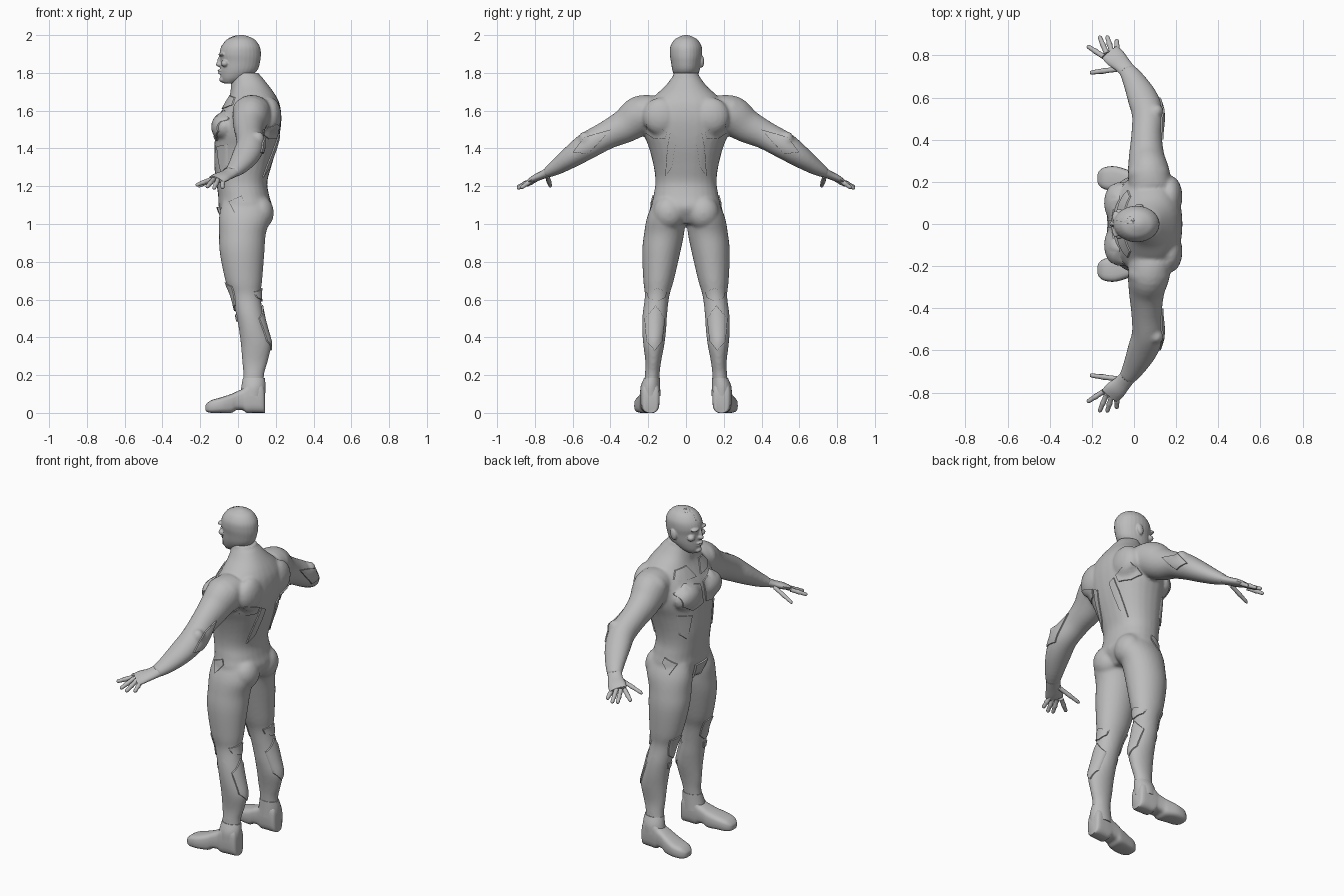
import bpy, bmesh, math, random
from mathutils import Vector, Matrix
from mathutils.bvhtree import BVHTree

random.seed(4)
cube = bpy.data.objects.get("Cube")
if cube:
    bpy.data.objects.remove(cube)

grey = bpy.data.materials.new("plain grey")
grey.use_nodes = True
grey.diffuse_color = (0.5, 0.5, 0.5, 1)
grey.node_tree.nodes["Principled BSDF"].inputs["Base Color"].default_value = (0.5, 0.5, 0.5, 1)


def finish(name, bm, angle=50):
    bmesh.ops.recalc_face_normals(bm, faces=bm.faces)
    mesh = bpy.data.meshes.new(name)
    bm.to_mesh(mesh)
    bm.free()
    mesh.materials.append(grey)
    ob = bpy.data.objects.new(name, mesh)
    bpy.context.collection.objects.link(ob)
    bpy.ops.object.select_all(action='DESELECT')
    ob.select_set(True)
    bpy.context.view_layer.objects.active = ob
    bpy.ops.object.shade_smooth_by_angle(angle=math.radians(angle))
    return ob


def spline(rows, steps=4):
    """Catmull-Rom interpolation between section rows."""
    rows = [Vector(r) for r in rows]
    out = []
    for i in range(len(rows) - 1):
        a, b, c, d = (rows[max(0, min(len(rows) - 1, i + k))] for k in (-1, 0, 1, 2))
        for k in range(steps):
            t = k / steps
            out.append(b + (c - a) * t / 2 + (a * 2 - b * 5 + c * 4 - d) * t * t / 2
                       + (b * 3 - a - c * 3 + d) * t ** 3 / 2)
    return out + [rows[-1]]


def loft(bm, rows, sides=24, plane=None, power=1.0, steps=4):
    """Rows are x, y, z, half size along u, half size along v."""
    rows = spline(rows, steps)
    centres = [Vector(r[:3]) for r in rows]
    rings = []
    for i, r in enumerate(rows):
        if plane:
            u, v = Vector(plane[0]), Vector(plane[1])
        else:
            t = (centres[min(i + 1, len(rows) - 1)] - centres[max(i - 1, 0)]).normalized()
            u = (Vector((1, 0, 0)) - t * t.x).normalized()
            v = t.cross(u)
        ring = []
        for k in range(sides):
            a = math.tau * k / sides
            c, s = math.cos(a), math.sin(a)
            c, s = math.copysign(abs(c) ** power, c), math.copysign(abs(s) ** power, s)
            ring.append(bm.verts.new(centres[i] + u * c * r[3] + v * s * r[4]))
        rings.append(ring)
    for lo, hi in zip(rings, rings[1:]):
        for k in range(sides):
            bm.faces.new((lo[k], lo[k - 1], hi[k - 1], hi[k]))
    bm.faces.new(rings[0])
    bm.faces.new(rings[-1])


FLAT = ((1, 0, 0), (0, 1, 0))


def stack(bm, rows, y=None, power=1.0):
    """Level rings from height, front, back, and half width (or inner, outer)."""
    if y is None:
        rows = [((f + b) / 2, 0, z, (b - f) / 2, w) for z, f, b, w in rows]
    else:
        rows = [((f + b) / 2, y * (i + o) / 2, z, (b - f) / 2, (o - i) / 2) for z, f, b, i, o in rows]
    loft(bm, rows, 28, FLAT, power)


def ball(bm, loc, size, tilt=0, axis='X'):
    m = Matrix.Translation(loc) @ Matrix.Rotation(tilt, 4, axis) @ Matrix.Diagonal((*size, 1))
    bmesh.ops.create_uvsphere(bm, u_segments=20, v_segments=12, radius=1, matrix=m)


def blend(ob, voxel, rounds):
    mod = ob.modifiers.new("blend", 'REMESH')
    mod.mode, mod.voxel_size, mod.use_smooth_shade = 'VOXEL', voxel, True
    mod = ob.modifiers.new("soften", 'SMOOTH')
    mod.factor, mod.iterations = 0.5, rounds


# Body: torso, legs and arms blended into one skin
bm = bmesh.new()
stack(bm, [(1.0, -.06, .13, .12), (1.08, -.1, .18, .18), (1.15, -.105, .165, .172),
           (1.22, -.115, .155, .162), (1.3, -.125, .175, .17), (1.4, -.125, .205, .195),
           (1.48, -.12, .222, .225), (1.56, -.105, .23, .235), (1.63, -.07, .222, .21),
           (1.68, -.045, .2, .165), (1.73, -.03, .165, .11), (1.78, -.02, .125, .072)], power=.9)
stack(bm, [(1.6, -.03, .16, .1), (1.7, -.04, .135, .075), (1.8, -.03, .112, .066)])
for s in (1, -1):
    stack(bm, [(1.13, -.08, .165, .03, .165), (1.04, -.1, .175, .005, .205), (.95, -.1, .148, .01, .222),
               (.85, -.097, .14, .03, .232), (.7, -.067, .128, .065, .226), (.62, -.035, .12, .088, .218),
               (.52, -.01, .135, .1, .23), (.44, .005, .155, .105, .232), (.36, .015, .175, .115, .226),
               (.27, .022, .157, .132, .215), (.2, .028, .138, .14, .218), (.08, .02, .135, .145, .23)], y=s)
    loft(bm, [(.08, s * .16, 1.6, .1, .085), (.07, s * .24, 1.575, .1, .105), (.06, s * .32, 1.52, .085, .09),
              (.06, s * .42, 1.47, .073, .075), (.065, s * .52, 1.415, .075, .072),
              (.04, s * .6, 1.36, .072, .06), (0, s * .68, 1.305, .055, .043),
              (-.035, s * .735, 1.272, .04, .028)])
    ball(bm, (-.07, s * .1, 1.515), (.065, .1, .075))           # chest muscle
    ball(bm, (.07, s * .235, 1.6), (.1, .075, .08), s * -.5)    # shoulder muscle
    ball(bm, (.115, s * .09, 1.06), (.075, .085, .09))          # buttock
    ball(bm, (.17, s * .13, 1.57), (.06, .1, .1))               # shoulder blade
    ball(bm, (.105, s * .535, 1.45), (.035, .035, .04))         # elbow
body = finish("body", bm)
blend(body, .009, 5)
bpy.context.view_layer.update()
deps = bpy.context.evaluated_depsgraph_get()
skin = BVHTree.FromObject(body, deps)


def plate(name, pts, side, axis=0, reach=.4, thick=.007):
    """Thin panel laid on the skin; pts are (y or x, height)."""
    bm = bmesh.new()
    d = Vector((0, 0, 0))
    d[axis] = -side
    vs = []
    for p, z in pts:
        co = Vector((p, p, z))
        co[axis] = side * reach
        vs.append(bm.verts.new(co))
    bm.faces.new(vs)
    bmesh.ops.triangulate(bm, faces=bm.faces)
    bmesh.ops.subdivide_edges(bm, edges=bm.edges, cuts=7, use_grid_fill=True)
    lost = []
    for v in bm.verts:
        hit, normal, _, _ = skin.ray_cast(v.co, d)
        if hit is None or abs(hit[axis] - v.co[axis]) > reach:
            lost.append(v)
        else:
            v.co = hit - d * .001
    bmesh.ops.delete(bm, geom=lost, context='VERTS')
    bmesh.ops.recalc_face_normals(bm, faces=bm.faces)
    skinned = bmesh.ops.extrude_face_region(bm, geom=bm.faces[:])
    for v in skinned["geom"]:
        if isinstance(v, bmesh.types.BMVert):
            v.co -= d * thick
    finish(name, bm, 40)


# Suit panels, mirrored left and right
front, back = -1, 1
panels = {
    "chest_panel": (front, [(.015, 1.57), (.12, 1.6), (.19, 1.56), (.18, 1.49), (.1, 1.44), (.015, 1.46)]),
    "collar_panel": (front, [(.02, 1.61), (.06, 1.68), (.13, 1.67), (.16, 1.63), (.1, 1.615)]),
    "flank_panel": (front, [(.1, 1.41), (.17, 1.42), (.15, 1.3), (.12, 1.27)]),
    "knee_panel": (front, [(.11, .67), (.15, .69), (.2, .67), (.19, .57), (.15, .54), (.12, .57)]),
    "shin_panel": (front, [(.14, .52), (.19, .52), (.195, .34), (.175, .24), (.155, .34)]),
    "lat_panel": (back, [(.1, 1.49), (.21, 1.53), (.215, 1.48), (.17, 1.45), (.11, 1.45)]),
    "spine_panel": (back, [(.05, 1.46), (.085, 1.48), (.1, 1.4), (.11, 1.25), (.075, 1.3)]),
    "knee_back_panel": (back, [(.1, .64), (.15, .66), (.21, .64), (.2, .61), (.15, .59), (.11, .61)]),
    "calf_panel": (back, [(.11, .5), (.16, .57), (.22, .5), (.21, .38), (.165, .33), (.125, .38)]),
    "forearm_panel": (back, [(.4, 1.5), (.54, 1.46), (.6, 1.38), (.52, 1.37), (.46, 1.43)]),
}
for s, word in ((1, "right"), (-1, "left")):
    for name, (side, pts) in panels.items():
        plate(f"{name}_{word}", [(s * p, z) for p, z in pts], side)
    plate(f"hip_panel_{word}", [(-.05, 1.12), (.02, 1.15), (.03, 1.12), (-.02, 1.06)], s, 1)
plate("groin_guard", [(-.055, 1.09), (.055, 1.09), (.035, 1.0), (0, .975), (-.035, 1.0)], front, thick=.012)

# Head with face; the ear is on one side only
bm = bmesh.new()
stack(bm, [(1.745, -.078, -.01, .03), (1.77, -.09, .05, .053), (1.81, -.094, .1, .071), (1.86, -.093, .117, .08),
           (1.9, -.098, .121, .086), (1.94, -.088, .115, .083), (1.975, -.06, .09, .062),
           (1.993, -.02, .055, .032), (2.0, .005, .03, .01)])
ball(bm, (-.096, 0, 1.845), (.021, .016, .014))                 # nose tip
ball(bm, (-.093, 0, 1.868), (.016, .01, .03), .25, 'Y')         # nose bridge
ball(bm, (-.089, 0, 1.812), (.02, .026, .007))                  # upper lip
ball(bm, (-.088, 0, 1.799), (.019, .022, .007))                 # lower lip
ball(bm, (-.08, 0, 1.765), (.02, .024, .016))                   # chin
for s in (1, -1):
    ball(bm, (-.086, s * .034, 1.898), (.018, .03, .009))       # brow
    ball(bm, (-.07, s * .05, 1.85), (.02, .022, .018))          # cheek
ball(bm, (.025, .084, 1.86), (.02, .012, .032), .2, 'Y')        # ear
head = finish("head", bm)
blend(head, .0045, 2)

# Cropped hair over one half of the skull
bm = bmesh.new()
ball(bm, (.012, 0, 1.9), (.109, .084, .099))
bmesh.ops.subdivide_edges(bm, edges=bm.edges, cuts=2, use_grid_fill=True)
bmesh.ops.delete(bm, geom=[v for v in bm.verts if v.co.y < -.001 or v.co.z < 1.93 - .3 * max(0, v.co.x)],
                 context='VERTS')
for v in bm.verts:
    v.co += Vector((v.co.x - .012, v.co.y, v.co.z - 1.9)) * random.uniform(-.01, .02)
    v.co.z = min(v.co.z, 2)
finish("hair", bm, 10)

for s, word in ((1, "right"), (-1, "left")):
    # Hand: palm, four fingers and thumb
    bm = bmesh.new()
    loft(bm, [(-.025, s * .72, 1.28, .04, .028), (-.055, s * .755, 1.262, .042, .022),
              (-.09, s * .79, 1.247, .05, .02), (-.115, s * .815, 1.235, .048, .014)], 16)
    for a, b in (((-.145, .795, 1.235), (-.222, .845, 1.205)), ((-.13, .81, 1.236), (-.165, .892, 1.195)),
                 ((-.105, .815, 1.236), (-.128, .893, 1.187)), ((-.08, .81, 1.236), (-.082, .875, 1.19)),
                 ((-.08, .735, 1.255), (-.21, .718, 1.2))):
        p, q = Vector(a), Vector(b)
        rows = []
        for t, r in ((0, .013), (.35, .012), (.5, .0135), (.65, .011), (.93, .01), (1, .004)):
            c = p.lerp(q, t)
            rows.append((c.x, s * c.y, c.z, r, r))
        loft(bm, rows, 10, plane=((0, 1, 0), (0, 0, 1)) if b[1] < .74 else None, steps=2)
    finish(f"hand_{word}", bm)

    # Boot: heel to toe, flat sole with a raised arch
    bm = bmesh.new()
    shape = [(.142, .188, .03, 0, .1), (.13, .188, .046, 0, .155), (.08, .19, .05, 0, .17), (.045, .192, .05, 0, .15),
             (.025, .193, .05, .014, .128), (-.01, .197, .053, .014, .112), (-.035, .202, .057, 0, .1),
             (-.09, .214, .06, 0, .082), (-.14, .217, .052, 0, .068), (-.165, .217, .035, .006, .05),
             (-.173, .217, .018, .015, .038)]
    loft(bm, [(x, s * y, (lo + hi) / 2, w, (hi - lo) / 2) for x, y, w, lo, hi in shape],
         24, ((0, 1, 0), (0, 0, 1)), .6, 3)
    finish(f"boot_{word}", bm, 60)

    # Ankle cuff
    bm = bmesh.new()
    stack(bm, [(.09, .01, .143, .135, .243), (.14, .018, .146, .137, .24), (.185, .026, .142, .139, .222)], y=s)
    finish(f"ankle_cuff_{word}", bm, 40)
